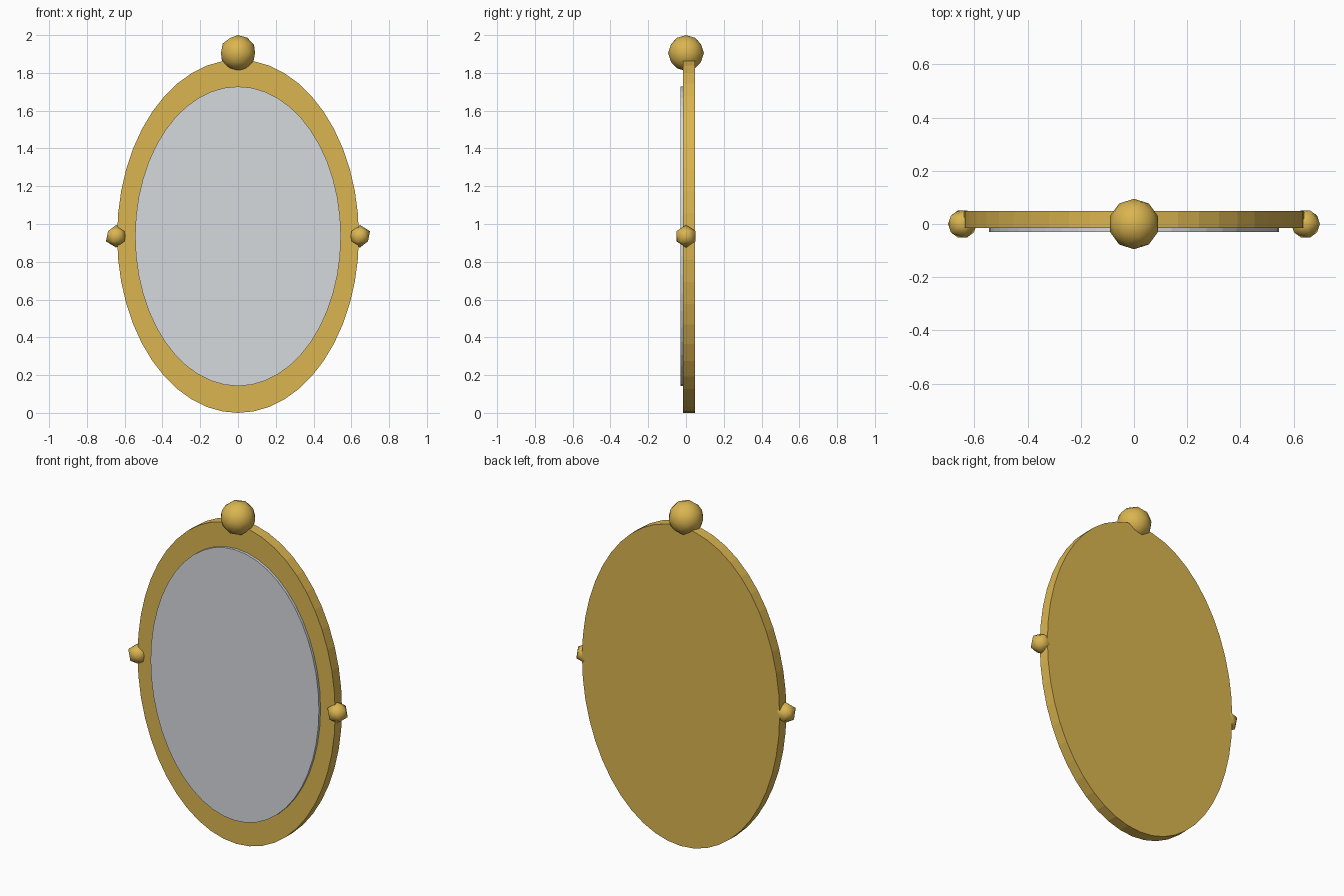
import bpy
import math

cube = bpy.data.objects.get("Cube")
if cube:
    bpy.data.objects.remove(cube, do_unlink=True)


def make_material(name, color):
    mat = bpy.data.materials.new(name)
    mat.use_nodes = True
    mat.diffuse_color = (*color, 1)
    mat.node_tree.nodes["Principled BSDF"].inputs["Base Color"].default_value = (*color, 1)
    return mat


gold = make_material("gold", (0.70, 0.46, 0.08))
silver = make_material("silver glass", (0.67, 0.70, 0.73))

CENTRE_Z = 0.935


def finish(name, mat):
    obj = bpy.context.object
    obj.name = name
    obj.data.materials.append(mat)
    return obj


def oval_plate(name, half_width, half_height, front, back, mat):
    """Flat-sided oval disc standing upright between two depths."""
    bpy.ops.mesh.primitive_cylinder_add(
        vertices=48, radius=1, depth=back - front,
        location=(0, (front + back) / 2, CENTRE_Z),
        rotation=(math.radians(90), 0, 0))
    obj = finish(name, mat)
    obj.scale = (half_width, half_height, 1)
    bpy.ops.object.transform_apply(location=False, rotation=True, scale=True)


def ball(name, radius, x, z, detail):
    """Faceted ball with smooth shading."""
    bpy.ops.mesh.primitive_ico_sphere_add(
        subdivisions=detail, radius=radius, location=(x, 0, z))
    finish(name, gold)
    bpy.ops.object.shade_smooth()


# Oval frame with solid back, and the raised mirror glass
oval_plate("frame", 0.64, CENTRE_Z, -0.015, 0.048, gold)
oval_plate("mirror_glass", 0.545, 0.793, -0.03, 0.0, silver)

# Ornaments on the top and both sides
ball("top_finial", 0.095, 0, 1.905, 2)
for side, sign in (("left", 1), ("right", -1)):
    ball(side + "_side_knob", 0.06, sign * 0.645, CENTRE_Z, 1)
